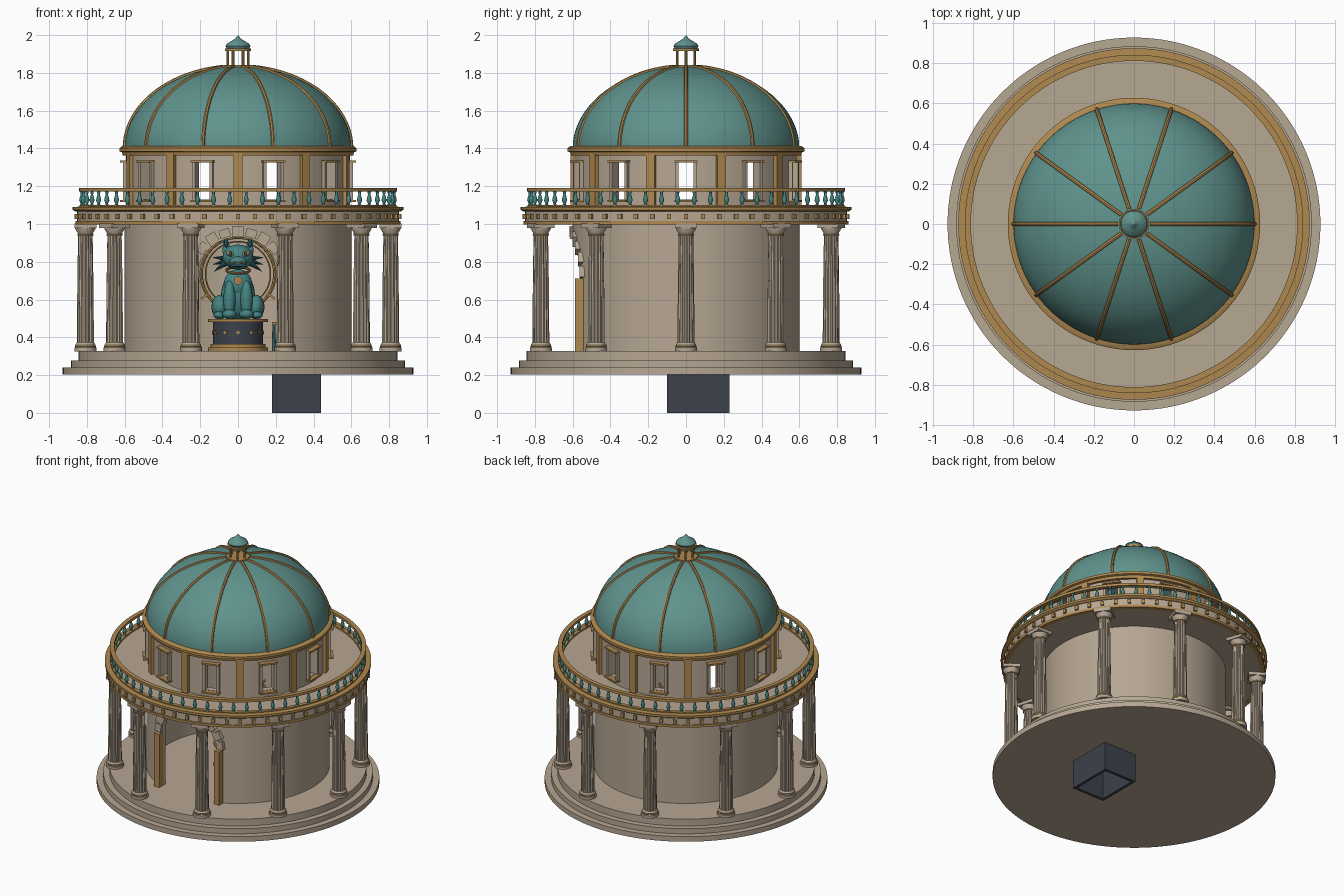
import bpy, bmesh, math
from mathutils import Matrix, Vector

if "Cube" in bpy.data.objects:
    bpy.data.objects.remove(bpy.data.objects["Cube"])

T, R = Matrix.Translation, Matrix.Rotation
PI = math.pi


def material(name, rgb):
    m = bpy.data.materials.new(name)
    m.diffuse_color = (*rgb, 1)
    m.use_nodes = True
    m.node_tree.nodes["Principled BSDF"].inputs["Base Color"].default_value = m.diffuse_color
    return m


STONE = material("stone", (.47, .385, .29))
GOLD = material("gold", (.43, .25, .08))
TEAL = material("dome_teal", (.115, .29, .265))
SEA = material("statue_teal", (.06, .235, .23))
DEEP = material("deep_teal", (.02, .075, .09))
SLATE = material("slate", (.045, .054, .072))


def smooth(me, angle=.6):
    bm = bmesh.new()
    bm.from_mesh(me)
    bmesh.ops.recalc_face_normals(bm, faces=bm.faces)
    for f in bm.faces:
        f.smooth = True
    for e in bm.edges:
        e.smooth = len(e.link_faces) == 2 and e.calc_face_angle(0) < angle
    bm.to_mesh(me)
    bm.free()


def finish(name, bm, mat):
    me = bpy.data.meshes.new(name)
    bm.to_mesh(me)
    bm.free()
    smooth(me)
    me.materials.append(mat)
    ob = bpy.data.objects.new(name, me)
    bpy.context.collection.objects.link(ob)
    return ob


def cut(ob, cutter):
    mod = ob.modifiers.new("cut", 'BOOLEAN')
    mod.operation, mod.object, mod.solver = 'DIFFERENCE', cutter, 'EXACT'
    bpy.context.view_layer.update()
    me = bpy.data.meshes.new_from_object(ob.evaluated_get(bpy.context.evaluated_depsgraph_get()))
    ob.modifiers.clear()
    ob.data = me
    me.materials.clear()
    me.materials.append(STONE)
    smooth(me)
    bpy.data.objects.remove(cutter)


def lathe(bm, pts, seg=96, mx=Matrix(), closed=False, flute=0):
    rings = []
    for r, z in pts:
        if r < 1e-5:
            rings.append([bm.verts.new(mx @ Vector((0, 0, z)))])
            continue
        ring = []
        for i in range(seg):
            a = 2 * PI * i / seg
            q = r - (flute if i % 4 in (1, 2, 3) else 0) - (flute * .5 if i % 4 == 2 else 0)
            ring.append(bm.verts.new(mx @ Vector((q * math.cos(a), q * math.sin(a), z))))
        rings.append(ring)
    pairs = list(zip(rings, rings[1:])) + ([(rings[-1], rings[0])] if closed else [])
    for a, b in pairs:
        for i in range(seg):
            j = (i + 1) % seg
            if len(a) == 1:
                bm.faces.new((a[0], b[i], b[j]))
            elif len(b) == 1:
                bm.faces.new((a[i], a[j], b[0]))
            else:
                bm.faces.new((a[i], a[j], b[j], b[i]))


def band(bm, r0, r1, z0, z1, seg=96):
    lathe(bm, [(r0, z0), (r1, z0), (r1, z1), (r0, z1)], seg, closed=True)


def disc(bm, r, z0, z1, seg=96, mx=Matrix()):
    lathe(bm, [(0, z0), (r, z0), (r, z1), (0, z1)], seg, mx)


def torus(bm, r, t, mx, seg=64):
    lathe(bm, [(r + t * math.cos(k * PI / 4), t * math.sin(k * PI / 4)) for k in range(8)], seg, mx, True)


def box(bm, size, mx=Matrix()):
    bmesh.ops.create_cube(bm, size=1, matrix=mx @ Matrix.Diagonal((*size, 1)))


def ball(bm, c, s, rot=Matrix()):
    bmesh.ops.create_uvsphere(bm, u_segments=24, v_segments=14, radius=1,
                              matrix=T(c) @ rot @ Matrix.Diagonal((*s, 1)))


def cone(bm, c, r1, r2, h, rot=Matrix(), seg=10):
    bmesh.ops.create_cone(bm, cap_ends=True, segments=seg, radius1=r1, radius2=r2, depth=h, matrix=T(c) @ rot)


def polar(a, r, z):
    return R(a, 4, 'Z') @ T((r, 0, z))


TEN = [k * PI / 5 for k in range(10)]

# stepped base with the shaft opening
bm = bmesh.new()
lathe(bm, [(0, .203), (.928, .203), (.928, .24), (.885, .24), (.885, .278), (.845, .278), (.845, .328), (0, .328)], 128)
base = finish("stepped_base", bm, STONE)
bm = bmesh.new()
box(bm, (.25, .32, .6), T((.31, .065, .3)))
cut(base, finish("shaft_cutter", bm, STONE))

# sunken shaft and its railing
bm = bmesh.new()
for x in (.19, .43):
    box(bm, (.02, .33, .33), T((x, .065, .165)))
for y in (-.09, .22):
    box(bm, (.22, .02, .33), T((.31, y, .165)))
finish("sunken_shaft", bm, SLATE)
bm = bmesh.new()
for k in range(6):
    for x in (.19, .43):
        cone(bm, (x, -.09 + k * .062, .4), .012, .008, .14)
for k in range(1, 4):
    cone(bm, (.19 + k * .06, .22, .4), .012, .008, .14)
finish("shaft_railing_posts", bm, SEA)
bm = bmesh.new()
for x in (.19, .43):
    box(bm, (.022, .33, .014), T((x, .065, .475)))
box(bm, (.22, .022, .014), T((.31, .22, .475)))
finish("shaft_railing", bm, GOLD)

# round hall wall with arched doorway
bm = bmesh.new()
band(bm, .56, .602, .325, 1.02, 128)
wall = finish("hall_wall", bm, STONE)
bm = bmesh.new()
arch = [(-.22, .3), (.22, .3)] + [(.22 * math.cos(k * PI / 20), .71 + .22 * math.sin(k * PI / 20)) for k in range(21)]
f = bm.faces.new([bm.verts.new((x, -.8, z)) for x, z in arch])
ext = bmesh.ops.extrude_face_region(bm, geom=[f])
bmesh.ops.translate(bm, vec=(0, .5, 0), verts=[v for v in ext["geom"] if isinstance(v, bmesh.types.BMVert)])
cut(wall, finish("door_cutter", bm, STONE))

# door jambs and arch stones
bm = bmesh.new()
for x in (-.24, .24):
    box(bm, (.042, .046, .385), T((x, -.565, .52)))
finish("door_jambs", bm, GOLD)
bm = bmesh.new()
for k in range(11):
    a = PI * (k + .5) / 11
    x, z = .25 * math.cos(a), .71 + .25 * math.sin(a)
    w = .06 if k % 2 else .045
    box(bm, (w, .05, .058), T((x, -math.sqrt(.36 - x * x) + .008, z)) @ R(-a, 4, 'Y'))
finish("door_arch_stones", bm, STONE)

# ring of ten fluted columns
shafts, caps, rings = bmesh.new(), bmesh.new(), bmesh.new()
for a in TEN:
    m = polar(a, .808, 0)
    lathe(shafts, [(.045, .36), (.044, .55), (.041, .8), (.038, .955)], 64, m, flute=.003)
    lathe(caps, [(0, .325), (.058, .325), (.058, .345), (.052, .35), (.054, .36), (.046, .372), (0, .372)], 32, m)
    lathe(caps, [(.038, .94), (.042, .955), (.054, .975), (.054, .98), (0, .98)], 32, m)
    box(caps, (.116, .116, .024), m @ T((0, 0, .99)))
    torus(rings, .05, .006, m @ T((0, 0, .352)), 24)
    torus(rings, .04, .004, m @ T((0, 0, .943)), 24)
finish("column_shafts", shafts, STONE)
finish("column_bases_and_capitals", caps, STONE)
finish("column_rings", rings, GOLD)

# entablature, terrace, gold bands and dentils
bm = bmesh.new()
band(bm, .57, .853, 1.0, 1.085, 128)
finish("entablature", bm, STONE)
bm = bmesh.new()
band(bm, .83, .86, .998, 1.015, 128)
lathe(bm, [(.82, 1.066), (.862, 1.066), (.875, 1.075), (.875, 1.09), (.82, 1.093)], 128, closed=True)
for k in range(60):
    box(bm, (.02, .022, .028), polar(k * PI / 30, .855, 1.04))
finish("entablature_trim", bm, GOLD)

# balustrade
bm = bmesh.new()
for k in range(60):
    lathe(bm, [(.011, 1.09), (.011, 1.1), (.006, 1.107), (.014, 1.125), (.011, 1.14), (.006, 1.155), (.011, 1.178)],
          10, polar((k + .5) * PI / 30, .828, 0))
finish("balusters", bm, SEA)
bm = bmesh.new()
band(bm, .812, .842, 1.172, 1.19, 128)
band(bm, .814, .84, 1.088, 1.1, 128)
finish("balustrade_rails", bm, GOLD)

# drum with ten windows
bm = bmesh.new()
band(bm, .55, .592, 1.07, 1.375, 120)
drum = finish("drum_wall", bm, STONE)
bm = bmesh.new()
for a in TEN:
    box(bm, (.2, .08, .195), polar(a, .57, 1.2275))
cut(drum, finish("window_cutter", bm, STONE))
frames, lintels, pil = bmesh.new(), bmesh.new(), bmesh.new()
for a in TEN:
    for s in (-1, 1):
        box(frames, (.04, .016, .2), polar(a, .59, 1.2275) @ T((0, s * .048, 0)))
    for z in (1.122, 1.331):
        box(lintels, (.055, .12, .012), polar(a, .598, z))
    box(pil, (.035, .048, .29), polar(a + PI / 10, .595, 1.23))
finish("window_jambs", frames, STONE)
finish("window_lintels_and_sills", lintels, GOLD)
finish("drum_pilasters", pil, GOLD)

# drum cornice
bm = bmesh.new()
lathe(bm, [(.55, 1.362), (.61, 1.362), (.614, 1.38), (.628, 1.385), (.628, 1.402), (.61, 1.412), (.55, 1.412)], 128, closed=True)
finish("drum_cornice", bm, GOLD)

# dome and ribs
bm = bmesh.new()
ell = [(.6 * math.cos(k * PI / 48), 1.4 + .435 * math.sin(k * PI / 48)) for k in range(24)]
lathe(bm, ell + [(0, 1.835)], 96)
finish("dome", bm, TEAL)
bm = bmesh.new()
for a in TEN:
    prev = None
    for r, z in ell[:23]:
        n = Vector((r / .36, 0, (z - 1.4) / .19)).normalized()
        c = Vector((r, 0, z))
        row = [bm.verts.new(R(a, 4, 'Z') @ (c + n * h + Vector((0, w, 0))))
               for h, w in ((-.004, -.011), (.008, -.008), (.011, 0), (.008, .008), (-.004, .011))]
        if prev:
            for i in range(4):
                bm.faces.new((prev[i], prev[i + 1], row[i + 1], row[i]))
        prev = row
finish("dome_ribs", bm, GOLD)

# lantern
bm = bmesh.new()
disc(bm, .075, 1.825, 1.842, 40)
for k in range(6):
    cone(bm, (.053 * math.cos(k * PI / 3), .053 * math.sin(k * PI / 3), 1.88), .007, .007, .09)
disc(bm, .07, 1.917, 1.93, 40)
finish("lantern_posts", bm, GOLD)
bm = bmesh.new()
lathe(bm, [(0, 1.93), (.06, 1.93), (.066, 1.942), (.058, 1.955), (.036, 1.968), (.015, 1.982), (.006, 1.993), (0, 2.0)], 32)
finish("lantern_cap", bm, TEAL)

# statue pedestal
bm = bmesh.new()
disc(bm, .132, .36, .485, 48)
finish("pedestal", bm, SLATE)
bm = bmesh.new()
disc(bm, .16, .328, .345, 48)
disc(bm, .145, .345, .365, 48)
disc(bm, .16, .48, .498, 48)
for k in range(12):
    box(bm, (.01, .016, .016), polar(k * PI / 6, .132, .425) @ R(PI / 4, 4, 'X'))
finish("pedestal_trim", bm, GOLD)

# sunburst ring behind the statue
bm = bmesh.new()
m = T((0, .12, .735)) @ R(PI / 2, 4, 'X')
torus(bm, .195, .009, m)
torus(bm, .172, .004, m)
for k in range(16):
    box(bm, (.05, .012, .012), m @ polar((k + .5) * PI / 8, .21, 0))
box(bm, (.03, .03, .1), T((0, .12, .53)))
finish("sunburst_ring", bm, GOLD)

# seated guardian beast
bm = bmesh.new()
ball(bm, (0, .01, .62), (.09, .09, .13))
ball(bm, (0, -.03, .68), (.075, .06, .08))
ball(bm, (0, -.03, .825), (.082, .075, .066))
ball(bm, (0, -.09, .8), (.045, .035, .03))
for s in (-1, 1):
    ball(bm, (s * .095, .0, .56), (.045, .08, .065))
    ball(bm, (s * .1, -.06, .517), (.03, .045, .02))
    ball(bm, (s * .045, -.075, .6), (.032, .035, .1))
    ball(bm, (s * .045, -.1, .522), (.038, .045, .026))
    cone(bm, (s * .065, -.02, .893), .03, .002, .08, R(s * .25, 4, 'Y'))
finish("guardian_body", bm, SEA)
bm = bmesh.new()
for s in (-1, 1):
    for k in range(3):
        cone(bm, (s * .095, -.03, .82 - k * .024), .018, .001, .08, R(s * (1.5 + k * .35), 4, 'Y'))
    ball(bm, (s * .04, -.102, .842), (.008, .006, .012))
    ball(bm, (s * .063, -.04, .9), (.012, .012, .025))
box(bm, (.08, .02, .012), T((0, -.112, .782)))
finish("guardian_fins_and_pupils", bm, DEEP)
bm = bmesh.new()
for s in (-1, 1):
    ball(bm, (s * .04, -.092, .842), (.024, .012, .014), R(-s * .3, 4, 'Y'))
    ball(bm, (s * .02, -.12, .795), (.025, .008, .005), R(s * .3, 4, 'Y'))
torus(bm, .062, .007, T((0, -.035, .755)) @ R(.25, 4, 'X'), 32)
disc(bm, .022, -.008, .008, 20, T((0, -.092, .7)) @ R(PI / 2, 4, 'X'))
finish("guardian_ornaments", bm, GOLD)
